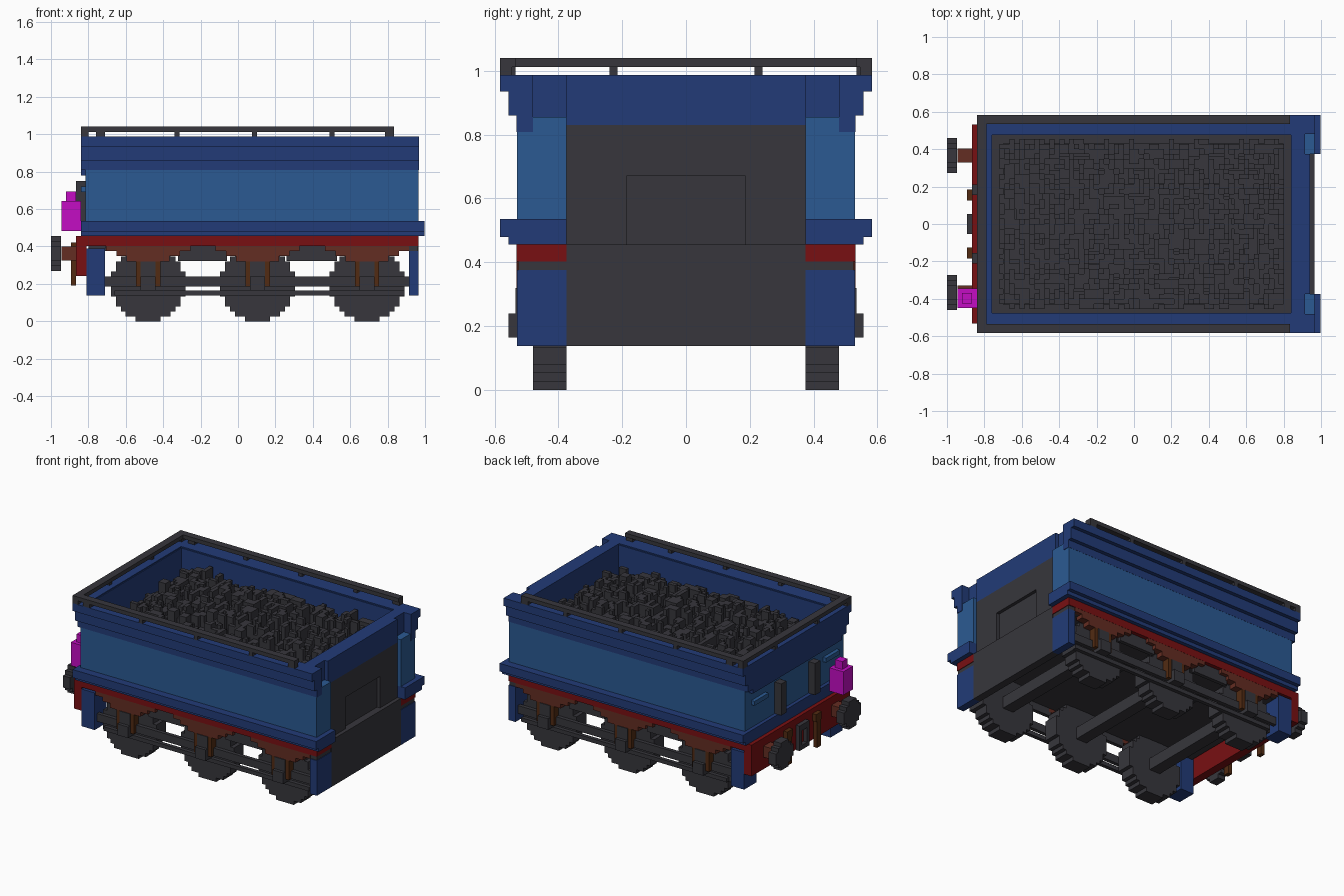
import bpy, bmesh, math, random
from mathutils import Matrix, Vector

random.seed(4)
V = 0.0267  # block size

if "Cube" in bpy.data.objects:
    bpy.data.objects.remove(bpy.data.objects["Cube"], do_unlink=True)


def material(name, r, g, b):
    m = bpy.data.materials.new(name)
    m.use_nodes = True
    m.diffuse_color = (r, g, b, 1)
    bsdf = m.node_tree.nodes["Principled BSDF"]
    bsdf.inputs["Base Color"].default_value = (r, g, b, 1)
    bsdf.inputs["Roughness"].default_value = 0.8
    return m


GREY = material("charcoal grey", 0.038, 0.037, 0.045)
NAVY = material("dark blue", 0.016, 0.044, 0.185)
BLUE = material("mid blue", 0.024, 0.102, 0.29)
RED = material("dark red", 0.19, 0.005, 0.006)
RUST = material("rust brown", 0.127, 0.026, 0.016)
BROWN = material("deep brown", 0.085, 0.024, 0.006)
PINK = material("magenta", 0.55, 0.004, 0.55)


def part(name, mat, boxes, mirror=False):
    """Join boxes (x0, x1, y0, y1, z0, z1) into one object; mirror repeats them at -y."""
    bm = bmesh.new()
    if mirror:
        boxes = boxes + [(a, b, -d, -c, e, f) for a, b, c, d, e, f in boxes]
    for x0, x1, y0, y1, z0, z1 in boxes:
        mid = Vector((x0 + x1, y0 + y1, z0 + z1)) / 2
        size = Matrix.Diagonal((x1 - x0, y1 - y0, z1 - z0, 1))
        bmesh.ops.create_cube(bm, size=1, matrix=Matrix.Translation(mid) @ size)
    me = bpy.data.meshes.new(name)
    bm.to_mesh(me)
    bm.free()
    me.materials.append(mat)
    ob = bpy.data.objects.new(name, me)
    bpy.context.collection.objects.link(ob)
    return ob


def disc_rows(n):
    """Offsets (low, high, half width) of the rows of a stepped disc n blocks across."""
    r = n / 2
    for i in range(n):
        t = i + 0.5 - r
        half = math.floor(math.sqrt(r * r - t * t) * 2 / 2 + 0.5 - (n % 2) / 2) + (n % 2) / 2
        yield (i - r) * V, (i + 1 - r) * V, min(half, r) * V


# Body walls
part("side_wall", BLUE, [(-0.815, 0.965, 0.48, 0.53, 0.535, 0.81)], True)
part("buffer_end_wall", BLUE, [(-0.815, -0.765, -0.48, 0.48, 0.535, 0.78)])
part("end_column", BLUE, [(0.915, 0.965, 0.375, 0.48, 0.535, 0.855)], True)

# Stepped cornice around the top
part("side_cornice", NAVY, [
    (-0.84, 0.968, 0.48, 0.583, 0.935, 0.988),
    (-0.84, 0.968, 0.48, 0.557, 0.86, 0.935),
    (-0.84, 0.968, 0.48, 0.531, 0.808, 0.86)], True)
part("buffer_end_cornice", NAVY, [(-0.84, -0.765, -0.48, 0.48, 0.78, 0.988)])
part("plain_end_header", NAVY, [
    (0.84, 0.915, -0.48, 0.48, 0.535, 0.988),
    (0.915, 0.94, -0.375, 0.375, 0.83, 0.988)])
part("inner_lining", NAVY, [(-0.765, 0.84, 0.475, 0.482, 0.70, 0.98)], True)
part("inner_end_lining", NAVY, [(-0.768, -0.76, -0.475, 0.475, 0.70, 0.98)])

# Skirt ledge
part("skirt_ledge", NAVY, [
    (-0.84, 0.998, 0.48, 0.583, 0.48, 0.535),
    (-0.84, 0.998, 0.48, 0.557, 0.455, 0.48),
    (0.915, 0.998, 0.375, 0.48, 0.455, 0.535)], True)
part("buffer_end_ledge", NAVY, [(-0.84, -0.765, -0.48, 0.48, 0.455, 0.535)])

# Grey end panel with a recessed door, and the lower apron
part("end_panel", GREY, [
    (0.90, 0.918, -0.375, 0.375, 0.455, 0.83),
    (0.91, 0.94, -0.375, 0.375, 0.67, 0.83),
    (0.91, 0.94, 0.187, 0.375, 0.455, 0.67),
    (0.91, 0.94, -0.375, -0.187, 0.455, 0.67)])
part("end_apron", GREY, [(0.915, 0.966, -0.375, 0.375, 0.137, 0.455)])

# Chassis
part("chassis_floor", GREY, [(-0.80, 0.915, -0.48, 0.48, 0.375, 0.50),
                             (0.90, 0.962, -0.525, 0.525, 0.375, 0.403)])
part("side_sole_bar", RED, [(-0.81, 0.966, 0.48, 0.531, 0.403, 0.455),
                            (0.915, 0.966, 0.375, 0.48, 0.403, 0.455)], True)
part("buffer_beam", RED, [(-0.866, -0.81, -0.531, 0.531, 0.243, 0.455)])
part("corner_step", NAVY, [
    (-0.81, -0.71, 0.40, 0.53, 0.137, 0.39),
    (0.915, 0.966, 0.375, 0.53, 0.137, 0.376)], True)

# Side frames
part("side_frame", GREY, [
    (-0.71, 0.915, 0.48, 0.505, 0.376, 0.403),
    (-0.32, -0.06, 0.48, 0.505, 0.323, 0.376),
    (0.26, 0.53, 0.48, 0.505, 0.323, 0.376),
    (-0.71, 0.915, 0.48, 0.505, 0.187, 0.24),
    (-0.66, 0.89, 0.48, 0.505, 0.137, 0.164)], True)

# Wheels, axles and suspension
axles = (-0.48, 0.105, 0.69)
for i, c in enumerate(axles, 1):
    part(f"wheel_pair_{i}", GREY,
         [(c - w, c + w, 0.375, 0.48, 0.2 + a, 0.2 + b) for a, b, w in disc_rows(15)], True)
    part(f"axle_{i}", GREY, [(c - 0.04, c + 0.04, -0.375, 0.375, 0.16, 0.24)])
    part(f"spring_valance_{i}", RUST, [
        (c - 0.225, c + 0.225, 0.48, 0.53, 0.376, 0.403),
        (c - 0.17, c + 0.17, 0.48, 0.53, 0.35, 0.376),
        (c - 0.115, c + 0.115, 0.48, 0.53, 0.32, 0.35)], True)
    part(f"axle_hanger_{i}", BROWN, [
        (c - 0.065, c - 0.04, 0.48, 0.53, 0.187, 0.32),
        (c + 0.04, c + 0.065, 0.48, 0.53, 0.187, 0.32)], True)
    part(f"axle_box_{i}", GREY, [
        (c - 0.04, c + 0.04, 0.48, 0.557, 0.164, 0.24),
        (c - 0.04, c + 0.04, 0.48, 0.535, 0.24, 0.32)], True)

# Buffers
part("buffer_shank", RUST, [(-0.945, -0.866, 0.328, 0.403, 0.325, 0.40)], True)
part("buffer_head", GREY, [(-1.0, -0.945, 0.366 - w, 0.366 + w, 0.363 + a, 0.363 + b)
                           for a, b, w in disc_rows(7)], True)

# Coupling gear
part("coupling_link", GREY, [
    (-0.894, -0.866, -0.053, -0.027, 0.24, 0.41),
    (-0.894, -0.866, 0.027, 0.053, 0.24, 0.41),
    (-0.894, -0.866, -0.027, 0.027, 0.37, 0.41),
    (-0.894, -0.866, -0.027, 0.027, 0.24, 0.27)])
part("brake_pipe", BROWN, [(-0.894, -0.866, 0.125, 0.185, 0.37, 0.42),
                           (-0.894, -0.866, 0.135, 0.175, 0.19, 0.37)], True)

# Fittings on the buffer end
part("lamp_bracket", GREY, [(-0.866, -0.815, 0.155, 0.21, 0.535, 0.75)], True)
part("foot_step", BLUE, [(-0.84, -0.815, 0.31, 0.46, 0.69, 0.72)], True)
part("lamp", PINK, [(-0.945, -0.84, -0.45, -0.345, 0.483, 0.642),
                    (-0.92, -0.866, -0.425, -0.37, 0.642, 0.695)])

# Top rail and posts
part("top_rail", GREY, [(-0.84, 0.835, 0.535, 0.583, 1.013, 1.04)], True)
part("end_rail", GREY, [(-0.84, -0.788, -0.535, 0.535, 1.013, 1.04)])
part("rail_posts", GREY, [(x, x + w, 0.545, 0.583, 0.985, 1.015) for x, w in
                          ((-0.76, 0.05), (-0.34, 0.027), (0.075, 0.027), (0.49, 0.027), (0.785, 0.05))]
     + [(-0.84, -0.80, 0.215, 0.24, 0.985, 1.015), (-0.84, -0.80, 0.535, 0.583, 0.985, 1.015)], True)

# Coal: a stepped mound under scattered blocks
part("coal_bed", GREY, [(-0.765, 0.84, -0.48, 0.48, 0.48, 0.74)])
part("coal_mound", GREY, [(-0.70 + k * 0.07, 0.80 - k * 0.07, -0.43 + k * 0.07, 0.43 - k * 0.07,
                           0.74, 0.74 + (k + 1) * V) for k in range(5)])
lumps = []
for n in range(1300):
    x = -0.72 + V * random.randint(0, 55)
    y = -0.454 + V * random.randint(0, 32)
    edge = min(1, max(abs(y) / 0.46, abs(x - 0.05) / 0.80))
    h = 1 + 4.5 * (1 - edge ** 2) + random.choice((0, 0, 1, 1, 2, 2, 3, 4))
    sx, sy = random.choice(((1, 1), (1, 2), (2, 1), (2, 2), (1, 3)))
    lumps.append((x, x + sx * V, y, min(y + sy * V, 0.455), 0.735, 0.74 + round(h) * V))
part("coal_lumps", GREY, lumps)
